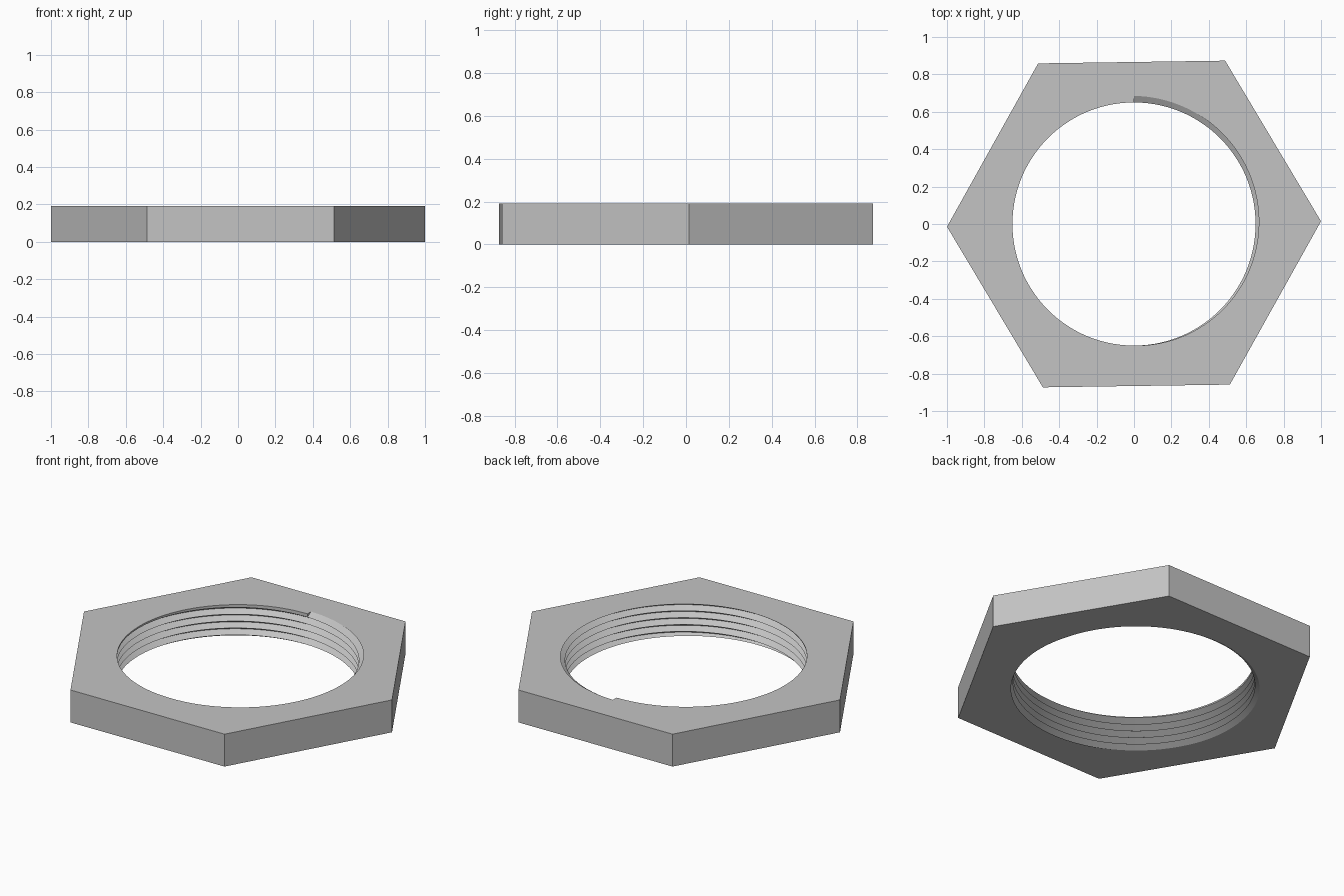
import bpy, bmesh
from math import sin, cos, pi, radians

cube = bpy.data.objects.get("Cube")
if cube:
    bpy.data.objects.remove(cube, do_unlink=True)

HEIGHT = 0.192
PITCH = 0.0408
CREST, ROOT = 0.65, 0.685
COLUMNS = 144

steel = bpy.data.materials.new("grey steel")
steel.use_nodes = True
colour = (0.55, 0.55, 0.55, 1)
steel.diffuse_color = colour
steel.node_tree.nodes["Principled BSDF"].inputs["Base Color"].default_value = colour

bm = bmesh.new()
cache = {}


def vert(radius, angle, z):
    """Shared vertex at a polar position."""
    co = (radius * cos(angle), radius * sin(angle), z)
    key = tuple(round(c, 5) + 0.0 for c in co)
    if key not in cache:
        cache[key] = bm.verts.new(co)
    return cache[key]


def face(verts):
    unique = list(dict.fromkeys(verts))
    if len(unique) > 2 and not bm.faces.get(unique):
        bm.faces.new(unique)


def thread_column(turn):
    """V-thread section at one angle, trimmed to the nut's height."""
    angle = pi / 2 + 2 * pi * turn
    root_z = HEIGHT - PITCH + PITCH * turn
    column = []
    for row in range(-12, 4):
        z = min(max(root_z + row * PITCH / 2, 0), HEIGHT)
        offset = (z - root_z) / PITCH
        depth = 0 if offset >= 0.5 else 1 - 2 * abs(offset - round(offset))
        column.append(vert(CREST + (ROOT - CREST) * depth, angle, z))
    return column


# Threaded bore
columns = [thread_column(i / COLUMNS) for i in range(COLUMNS + 1)]
for a, b in zip(columns, columns[1:]):
    for k in range(len(a) - 1):
        face((a[k], a[k + 1], b[k + 1], b[k]))

# Step where the thread runs out at the top
face((vert(CREST, pi / 2, HEIGHT - PITCH / 2),
      vert(CREST, pi / 2, HEIGHT), vert(ROOT, pi / 2, HEIGHT)))

# Six outer flats
corners = [radians(0.84 + 60 * i) for i in range(6)]
for i in range(6):
    a, b = corners[i], corners[(i + 1) % 6]
    face((vert(1, a, 0), vert(1, b, 0), vert(1, b, HEIGHT), vert(1, a, HEIGHT)))

# Top and bottom faces between the hexagon and the bore
for level in (0, HEIGHT):
    rim = [e for e in bm.edges if e.is_boundary
           and all(abs(v.co.z - level) < 1e-6 for v in e.verts)]
    bmesh.ops.triangle_fill(bm, edges=rim, use_beauty=True,
                            normal=(0, 0, 1 if level else -1))

bmesh.ops.recalc_face_normals(bm, faces=bm.faces[:])
mesh = bpy.data.meshes.new("hex_nut")
bm.to_mesh(mesh)
bm.free()
mesh.materials.append(steel)
nut = bpy.data.objects.new("hex_nut", mesh)
bpy.context.collection.objects.link(nut)

bpy.ops.object.select_all(action='DESELECT')
nut.select_set(True)
bpy.context.view_layer.objects.active = nut
bpy.ops.object.shade_smooth_by_angle(angle=radians(20))
